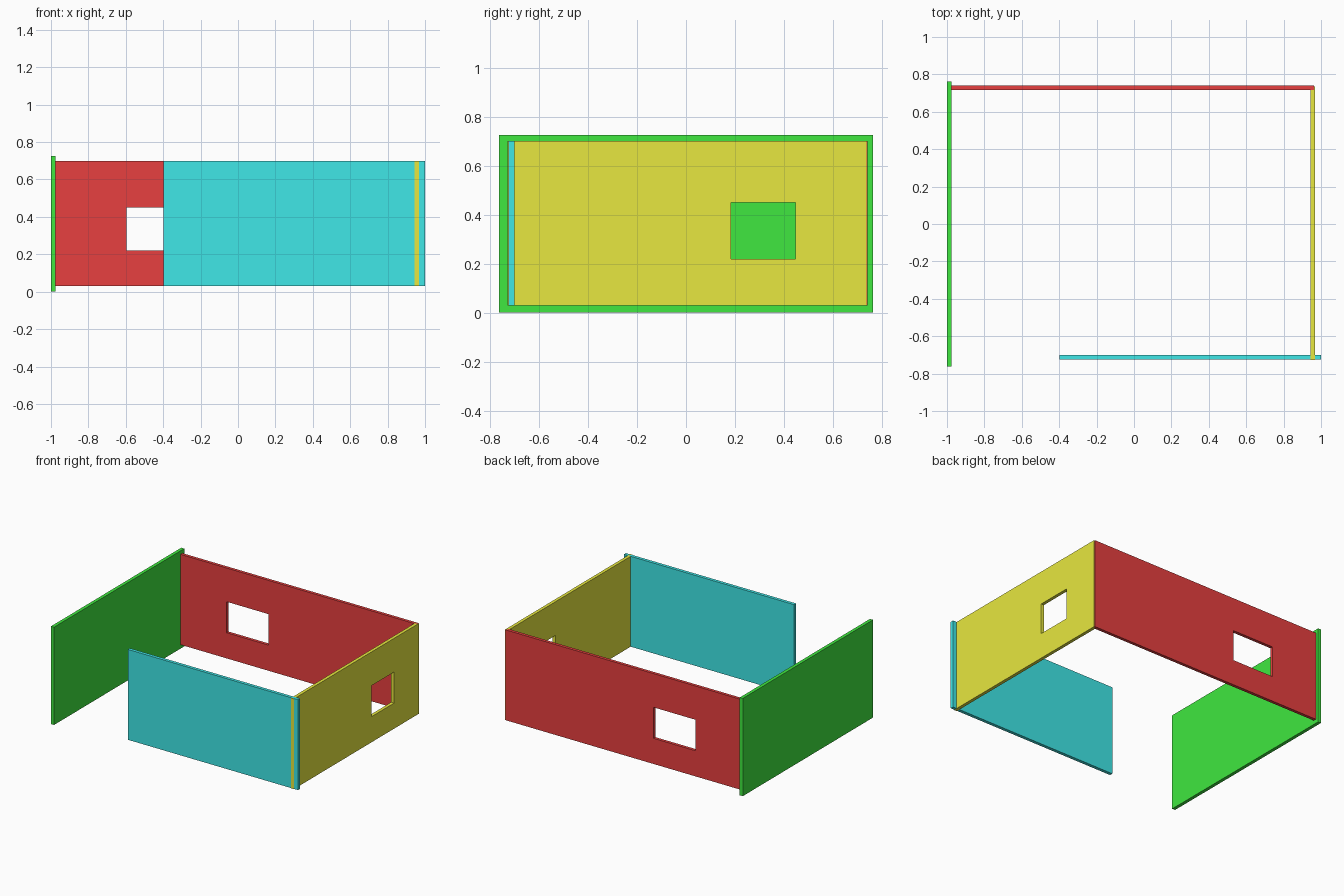
import bpy
import bmesh
from mathutils import Vector

if "Cube" in bpy.data.objects:
    bpy.data.objects.remove(bpy.data.objects["Cube"])


def finish(bm, name, color):
    bmesh.ops.recalc_face_normals(bm, faces=bm.faces)
    mesh = bpy.data.meshes.new(name)
    bm.to_mesh(mesh)
    bm.free()
    mat = bpy.data.materials.new(name + "_paint")
    mat.diffuse_color = (*color, 1)
    mat.use_nodes = True
    mat.node_tree.nodes["Principled BSDF"].inputs["Base Color"].default_value = mat.diffuse_color
    mesh.materials.append(mat)
    obj = bpy.data.objects.new(name, mesh)
    bpy.context.collection.objects.link(obj)
    return obj


def wall(name, color, axis, span, depth, height, window=None):
    """Upright slab running along 'x' or 'y'; window = (start, end, sill, head)."""
    bm = bmesh.new()

    def point(u, z):
        return Vector((u, depth[0], z) if axis == 'x' else (depth[0], u, z))

    def ring(u0, u1, z0, z1):
        return [bm.verts.new(point(u, z))
                for u, z in ((u0, z0), (u1, z0), (u1, z1), (u0, z1))]

    outer = ring(*span, *height)
    if window:
        inner = ring(*window)
        for i in range(4):
            j = (i + 1) % 4
            bm.faces.new((outer[i], outer[j], inner[j], inner[i]))
    else:
        bm.faces.new(outer)

    # Give the profile its thickness, keeping the starting face as the other side
    geo = bmesh.ops.extrude_face_region(bm, geom=bm.faces[:], use_keep_orig=True)
    t = depth[1] - depth[0]
    move = Vector((0, t, 0)) if axis == 'x' else Vector((t, 0, 0))
    moved = [g for g in geo["geom"] if isinstance(g, bmesh.types.BMVert)]
    bmesh.ops.translate(bm, verts=moved, vec=move)
    return finish(bm, name, color)


LOW, TOP = 0.03, 0.70
SILL, HEAD = 0.22, 0.45

# Tall plain wall on the left
wall("left_wall", (0.05, 0.8, 0.05), 'y', (-0.763, 0.763), (-1.0, -0.975), (0.0, 0.725))
# Rear wall with a window
wall("back_wall", (0.8, 0.05, 0.05), 'x', (-0.975, 0.963), (0.717, 0.74), (LOW, TOP),
     (-0.595, -0.25, SILL, HEAD))
# Right wall with a window
wall("right_wall", (0.8, 0.8, 0.05), 'y', (-0.728, 0.736), (0.944, 0.968), (LOW, TOP),
     (0.183, 0.447, SILL, HEAD))
# Short front wall leaving the entrance open
wall("front_wall", (0.05, 0.8, 0.8), 'x', (-0.397, 1.0), (-0.724, -0.70), (LOW, TOP))
